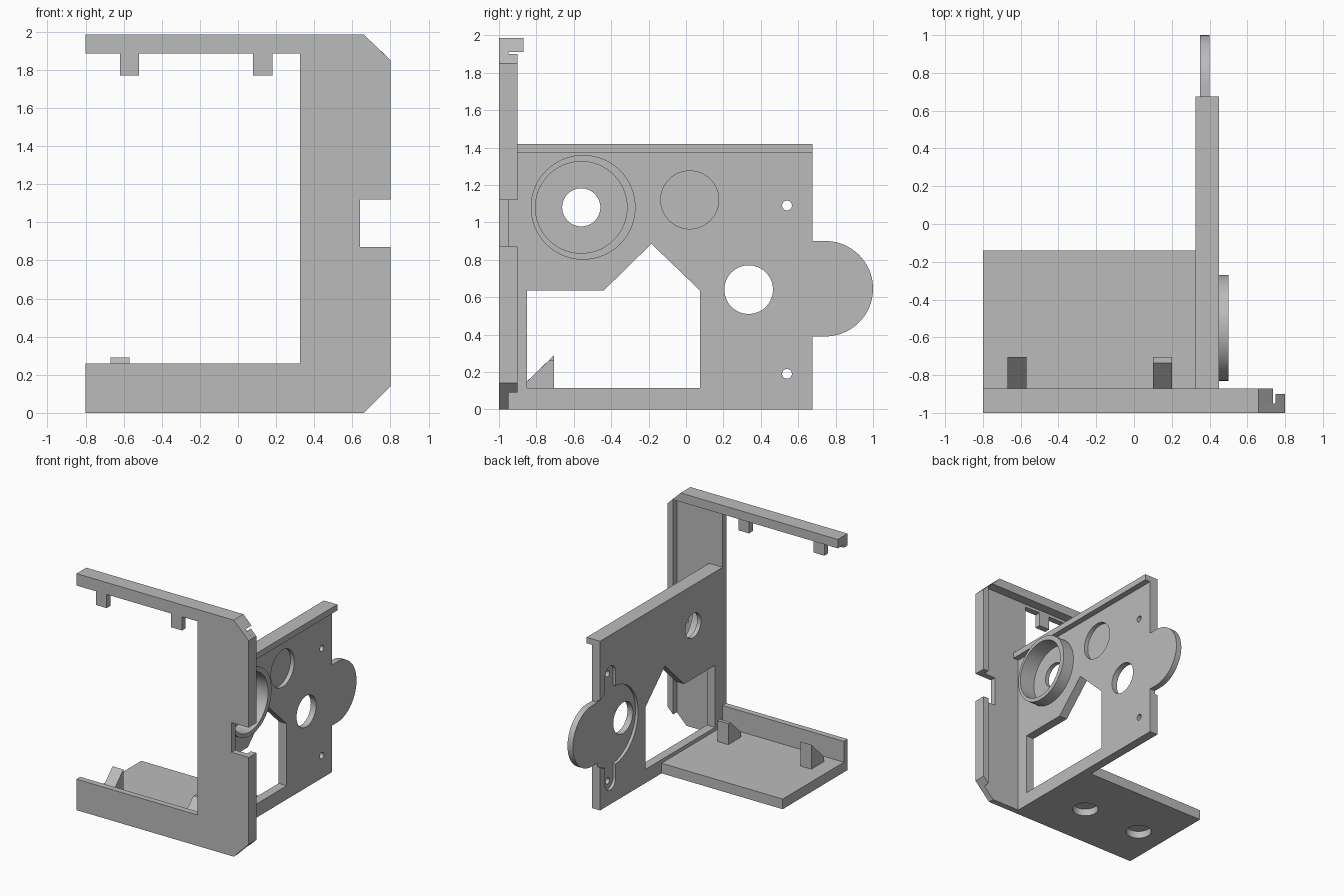
import bpy
import bmesh
from math import sin, cos, pi, radians
from mathutils import Vector

if "Cube" in bpy.data.objects:
    bpy.data.objects.remove(bpy.data.objects["Cube"])

grey = bpy.data.materials.new("plain grey")
grey.use_nodes = True
colour = (0.5, 0.5, 0.5, 1)
grey.diffuse_color = colour
grey.node_tree.nodes["Principled BSDF"].inputs["Base Color"].default_value = colour


def prism(name, points, axis, start, end):
    """Extrude a flat profile along an axis; profiles are (y,z), (x,z) or (x,y)."""
    def place(p, d):
        co = list(p)
        co.insert("xyz".index(axis), d)
        return Vector(co)
    bm = bmesh.new()
    low = [bm.verts.new(place(p, start)) for p in points]
    high = [bm.verts.new(place(p, end)) for p in points]
    bm.faces.new(low)
    bm.faces.new(high)
    for i in range(len(points)):
        j = (i + 1) % len(points)
        bm.faces.new((low[i], low[j], high[j], high[i]))
    bmesh.ops.recalc_face_normals(bm, faces=bm.faces)
    mesh = bpy.data.meshes.new(name)
    bm.to_mesh(mesh)
    bm.free()
    mesh.materials.append(grey)
    obj = bpy.data.objects.new(name, mesh)
    bpy.context.collection.objects.link(obj)
    return obj


def rect(a0, a1, b0, b1):
    return [(a0, b0), (a1, b0), (a1, b1), (a0, b1)]


def circle(a, b, r, n=64):
    return [(a + r * cos(2 * pi * i / n), b + r * sin(2 * pi * i / n)) for i in range(n)]


def cut(target, points, axis, start, end):
    """Subtract a prism from the target and discard the cutter."""
    cutter = prism("cutter", points, axis, start, end)
    cutter.hide_render = True
    mod = target.modifiers.new("cut", "BOOLEAN")
    mod.operation = "DIFFERENCE"
    mod.solver = "EXACT"
    mod.object = cutter
    bpy.context.view_layer.objects.active = target
    bpy.ops.object.modifier_apply(modifier=mod.name)
    bpy.data.objects.remove(cutter)


def smooth(obj):
    bpy.ops.object.select_all(action="DESELECT")
    obj.select_set(True)
    bpy.context.view_layer.objects.active = obj
    bpy.ops.object.shade_smooth_by_angle(angle=radians(30))


# Front frame: C-shaped sheet with chamfered corners and a side notch
TOP = 1.985
prism("front_frame", [
    (-.8, 0), (.66, 0), (.8, .14), (.8, .87), (.64, .87), (.64, 1.12), (.8, 1.12),
    (.8, 1.85), (.66, TOP), (-.8, TOP), (-.8, 1.885), (.325, 1.885), (.325, .26),
    (-.8, .26)], "y", -1, -.95)

# Rims behind the frame edges
prism("top_rim", [(-.8, 1.91), (.735, 1.91), (.66, TOP), (-.8, TOP)], "y", -.95, -.87)
prism("lower_side_rim", [(.75, .09), (.8, .14), (.8, .87), (.75, .87)], "y", -.95, -.9)
prism("upper_side_rim", [(.75, 1.12), (.8, 1.12), (.8, 1.85), (.75, 1.9)], "y", -.95, -.9)

# Hanging tabs under the top bar
for side, x in (("right", -.62), ("left", .08)):
    prism(side + "_tab", rect(x, x + .1, 1.77, 1.885), "y", -1, -.95)

# Floor plate with two blind holes underneath
floor = prism("floor_plate", rect(-.8, .33, -.95, -.14), "z", 0, .085)
for x in (-.55, 0):
    cut(floor, circle(x, -.6, .1), "z", -.1, .06)
smooth(floor)

# Wedge supports on the floor, the left one with a flattened tip
prism("right_wedge", [(-.87, .08), (-.705, .08), (-.705, .29), (-.87, .13)],
      "x", -.67, -.57)
prism("left_wedge", [(-.87, .08), (-.705, .08), (-.705, .26), (-.735, .26), (-.87, .13)],
      "x", .1, .2)

# Side plate with house-shaped window
plate = prism("side_plate", rect(-.95, .675, 0, 1.42), "x", .325, .4)
cut(plate, [(-.85, .115), (.075, .115), (.075, .635), (-.185, .885), (-.44, .635),
            (-.85, .635)], "x", .2, .6)

# Through holes, then recesses on the outer face
for y, z, r in ((-.56, 1.08, .102), (.335, .64, .13), (.54, 1.09, .026), (.54, .19, .026)):
    cut(plate, circle(y, z, r), "x", .2, .6)
cut(plate, circle(-.56, 1.08, .245), "x", .36, .6)
cut(plate, circle(.02, 1.12, .155), "x", .365, .6)

# Inner face recess: large disc seat plus a rounded vertical slot
cut(plate, circle(.5, .64, .33), "x", .2, .35)
slot = []
for i in range(33):
    t = pi * i / 16
    slot.append((.54 + .07 * cos(t), (1.09 if i <= 16 else .19) + .07 * sin(t)))
slot[-1] = (.61, .19)
slot.insert(17, (.47, .19))
cut(plate, slot[:-1] + [(.61, .19)], "x", .2, .35)
smooth(plate)

# Flange along the top of the side plate
prism("top_flange", rect(-.95, .675, 1.37, 1.42), "x", .4, .45)

# Rounded lobe at the rear edge
arc = [(.745 + .255 * cos(a), .645 + .255 * sin(a))
       for a in (-pi / 2 + pi * i / 40 for i in range(41))]
smooth(prism("rear_lobe", [(.675, .39)] + arc + [(.675, .9)], "x", .35, .4))

# Raised ring around the large hole
ring = prism("raised_ring", circle(-.55, 1.08, .28), "x", .4, .5)
cut(ring, circle(-.56, 1.08, .245), "x", .3, .6)
smooth(ring)
